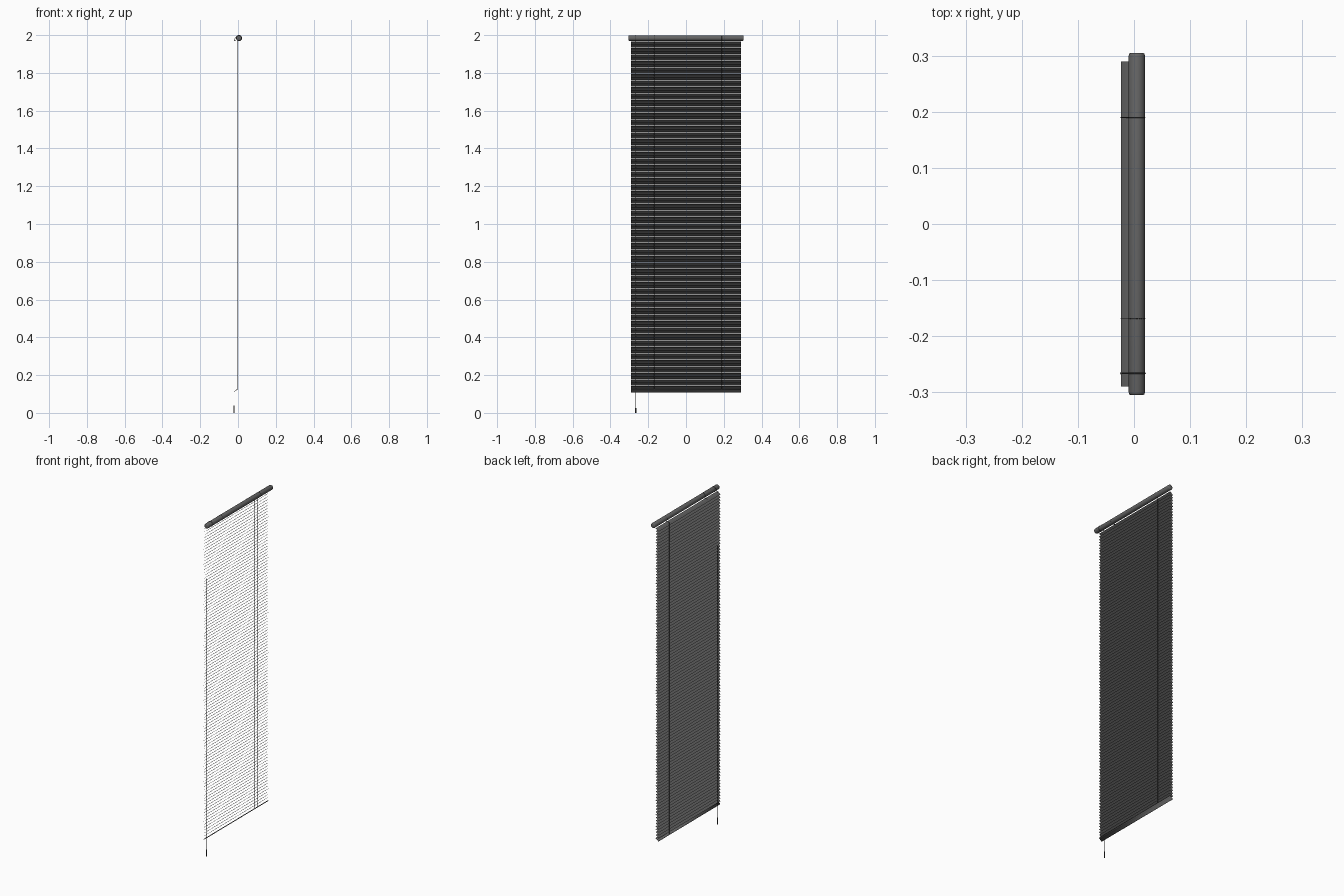
import bpy, bmesh, math
from mathutils import Vector

if "Cube" in bpy.data.objects:
    bpy.data.objects.remove(bpy.data.objects["Cube"])


def material(name, value):
    m = bpy.data.materials.new(name)
    m.use_nodes = True
    color = (value, value, value, 1)
    m.diffuse_color = color
    m.node_tree.nodes["Principled BSDF"].inputs["Base Color"].default_value = color
    return m


grey = material("charcoal grey", 0.13)
dark = material("dark cord", 0.06)


def finish(obj, mat, smooth=True):
    obj.data.materials.append(mat)
    if smooth:
        for p in obj.data.polygons:
            p.use_smooth = True
    return obj


def lathe(name, profile, mat, location, along_y=False, sides=24):
    """Spin (radius, height) pairs around the part's axis."""
    bm = bmesh.new()
    rings = []
    for r, h in profile:
        ring = []
        for i in range(sides):
            a = math.tau * i / sides
            u, v = r * math.cos(a), r * math.sin(a)
            ring.append(bm.verts.new((u, h, v) if along_y else (u, v, h)))
        rings.append(ring)
    for a, b in zip(rings, rings[1:]):
        for i in range(sides):
            j = (i + 1) % sides
            bm.faces.new((a[i], a[j], b[j], b[i]))
    bm.faces.new(rings[0])
    bm.faces.new(rings[-1])
    bmesh.ops.recalc_face_normals(bm, faces=bm.faces)
    mesh = bpy.data.meshes.new(name)
    bm.to_mesh(mesh)
    bm.free()
    obj = bpy.data.objects.new(name, mesh)
    obj.location = location
    bpy.context.collection.objects.link(obj)
    return finish(obj, mat)


def cord(name, points, radius, mat, cyclic=False):
    curve = bpy.data.curves.new(name, "CURVE")
    curve.dimensions = "3D"
    curve.bevel_depth = radius
    curve.bevel_resolution = 1
    curve.use_fill_caps = True
    s = curve.splines.new("POLY")
    s.points.add(len(points) - 1)
    for p, co in zip(s.points, points):
        p.co = (*co, 1)
    s.use_cyclic_u = cyclic
    curve.materials.append(mat)
    obj = bpy.data.objects.new(name, curve)
    bpy.context.collection.objects.link(obj)
    return obj


def arc(cx, cz, r, start, end, y, steps=20):
    return [(cx + r * math.cos(a), y, cz + r * math.sin(a))
            for a in (start + (end - start) * i / steps for i in range(steps + 1))]


# Head tube with rounded ends
TUBE_X, TUBE_Z, TUBE_R, HALF = 0.005, 1.984, 0.0145, 0.305
ends = [(0.011, HALF), (0.0135, HALF - 0.0015), (TUBE_R, HALF - 0.005)]
profile = [(r, -h) for r, h in ends] + [(r, h) for r, h in reversed(ends)]
lathe("head_tube", profile, grey, (TUBE_X, 0, TUBE_Z), along_y=True)

# Tilted slats, raised on the +x edge, slightly bowed upwards
LOW, HIGH = Vector((-0.0235, 0, -0.0078)), Vector((-0.0035, 0, 0.0078))
PITCH, COUNT, BOTTOM, SLAT_HALF = 0.0172, 108, 0.118, 0.29


def slat_mesh(name, bow):
    bm = bmesh.new()
    normal = Vector((LOW.z - HIGH.z, 0, HIGH.x - LOW.x)).normalized()
    rows = []
    for i in range(5):
        t = i / 4
        p = LOW.lerp(HIGH, t) + normal * bow * 4 * t * (1 - t)
        rows.append([bm.verts.new((p.x, y, p.z)) for y in (-SLAT_HALF, SLAT_HALF)])
    for a, b in zip(rows, rows[1:]):
        bm.faces.new((a[0], b[0], b[1], a[1]))
    mesh = bpy.data.meshes.new(name)
    bm.to_mesh(mesh)
    bm.free()
    obj = bpy.data.objects.new(name, mesh)
    bpy.context.collection.objects.link(obj)
    return finish(obj, grey)


slats = slat_mesh("slats", 0.0015)
slats.location.z = BOTTOM + PITCH
array = slats.modifiers.new("stack", "ARRAY")
array.count = COUNT - 1
array.use_relative_offset = False
array.use_constant_offset = True
array.constant_offset_displace = (0, 0, PITCH)

# Thicker bottom rail
rail = slat_mesh("bottom_rail", 0.0015)
rail.location.z = BOTTOM
solid = rail.modifiers.new("thickness", "SOLIDIFY")
solid.thickness = 0.003

# Ladder cords on both slat edges, with a loop around the tube
for side, y in (("left", 0.19), ("right", -0.168)):
    for edge, p in (("low", LOW), ("high", HIGH)):
        cord(f"ladder_cord_{side}_{edge}",
             [(p.x, y, BOTTOM + p.z), (p.x, y, 1.968), (TUBE_X - 0.006, y, 1.973)],
             0.0009, dark)
    cord(f"tube_loop_{side}", arc(TUBE_X, TUBE_Z, TUBE_R, 0, math.tau, y)[:-1],
         0.0009, dark, cyclic=True)

# Pull cord wrapped over the tube and hanging down
PULL_Y = -0.266
path = arc(TUBE_X, TUBE_Z, TUBE_R + 0.0005, -math.pi * 0.8, math.pi * 0.75, PULL_Y)
path += [(-0.014, PULL_Y, 1.987), (-0.021, PULL_Y, 1.97), (-0.021, PULL_Y, 0.03)]
cord("pull_cord", path, 0.0013, dark)

# Tassel
lathe("tassel", [(0.0032, 0), (0.0036, 0.004), (0.0028, 0.025), (0.0014, 0.04)],
      dark, (-0.021, PULL_Y, 0), sides=12)
